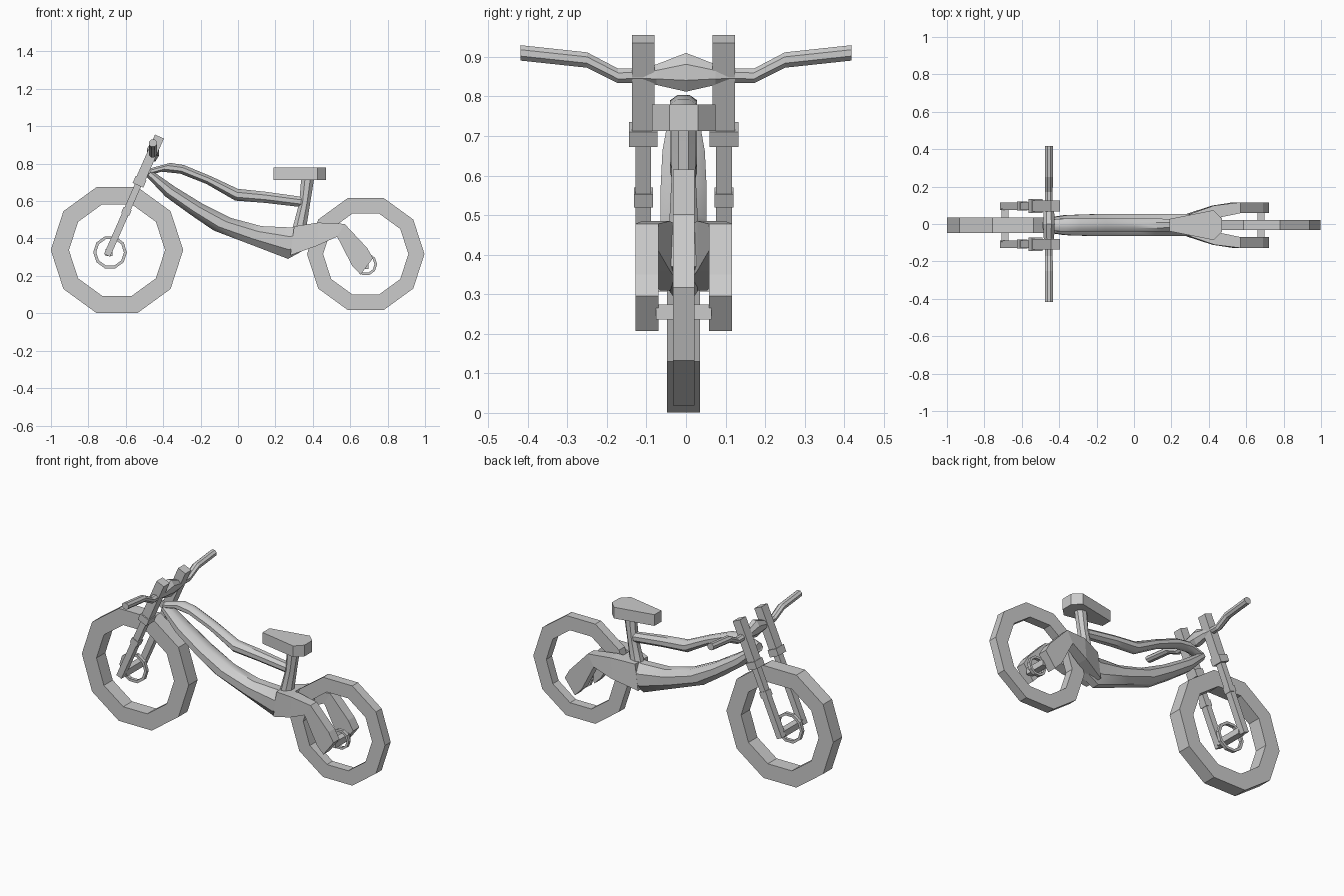
import bpy, bmesh
from math import sin, cos, pi, atan2
from mathutils import Vector, Matrix

if "Cube" in bpy.data.objects:
    bpy.data.objects.remove(bpy.data.objects["Cube"])

OFF = -0.006  # the centre plane sits slightly off y = 0


def finish(bm, name, smooth=False):
    bmesh.ops.recalc_face_normals(bm, faces=bm.faces)
    me = bpy.data.meshes.new(name)
    bm.to_mesh(me)
    bm.free()
    ob = bpy.data.objects.new(name, me)
    bpy.context.collection.objects.link(ob)
    if smooth:
        bpy.ops.object.select_all(action='DESELECT')
        ob.select_set(True)
        bpy.context.view_layer.objects.active = ob
        bpy.ops.object.shade_smooth_by_angle(angle=0.7)
    return ob


def loft(name, sections, n=8, smooth=False):
    """sections: (centre, u axis, v axis); n = 4 gives a full rectangle"""
    bm = bmesh.new()
    k = 2 ** 0.5 if n == 4 else 1.0
    rings = []
    for c, u, v in sections:
        angs = [2 * pi * (i + 0.5) / n for i in range(n)]
        rings.append([bm.verts.new(Vector(c) + Vector(u) * cos(a) * k + Vector(v) * sin(a) * k)
                      for a in angs])
    for a, b in zip(rings, rings[1:]):
        for i in range(n):
            j = (i + 1) % n
            bm.faces.new((a[i], a[j], b[j], b[i]))
    bm.faces.new(rings[0])
    bm.faces.new(rings[-1])
    return finish(bm, name, smooth)


def side_loft(name, rows, n=8, smooth=False, side=1):
    """rows: top x, top z, bottom x, bottom z, half width, y centre"""
    secs = []
    for tx, tz, bx, bz, w, y in rows:
        c = ((tx + bx) / 2, side * y + OFF, (tz + bz) / 2)
        secs.append((c, (0, w, 0), ((tx - bx) / 2, 0, (tz - bz) / 2)))
    return loft(name, secs, n, smooth)


def ring(name, x, z, r_out, r_in, half, n=10):
    bm = bmesh.new()
    loops = [[bm.verts.new((x + r * cos(2 * pi * i / n), OFF + y, z + r * sin(2 * pi * i / n)))
              for i in range(n)]
             for r, y in ((r_out, -half), (r_out, half), (r_in, half), (r_in, -half))]
    for k in range(4):
        a, b = loops[k], loops[(k + 1) % 4]
        for i in range(n):
            j = (i + 1) % n
            bm.faces.new((a[i], a[j], b[j], b[i]))
    return finish(bm, name)


def box(name, centre, size, tilt=0.0):
    bm = bmesh.new()
    m = Matrix.Translation(centre) @ Matrix.Rotation(tilt, 4, 'Y') @ Matrix.Diagonal((*size, 1))
    bmesh.ops.create_cube(bm, size=1, matrix=m)
    return finish(bm, name)


# wheels, hub rings and axles
ring("front_wheel", -0.647, 0.338, 0.354, 0.257, 0.042)
ring("rear_wheel", 0.683, 0.317, 0.314, 0.228, 0.027)
ring("front_hub_ring", -0.684, 0.326, 0.09, 0.074, 0.01)
ring("rear_hub_ring", 0.684, 0.262, 0.06, 0.046, 0.01)
box("front_axle", (-0.69, OFF, 0.326), (0.038, 0.18, 0.038))
box("rear_axle", (0.68, OFF, 0.255), (0.038, 0.14, 0.038))

# front fork legs: stanchion, sleeve, two collars
low, top = Vector((-0.70, 0, 0.31)), Vector((-0.42, 0, 0.945))
axis = top - low
tilt = atan2(axis.x, axis.z)
for side, tag in ((1, "left"), (-1, "right")):
    for part, t0, t1, depth, width in (("fork_lower", 0.0, 0.65, 0.036, 0.04),
                                       ("fork_upper", 0.63, 1.0, 0.052, 0.057),
                                       ("fork_collar", 0.59, 0.65, 0.062, 0.073),
                                       ("fork_ring", 0.345, 0.395, 0.046, 0.048)):
        c = low + axis * (t0 + t1) / 2
        c.y = side * 0.102 + OFF
        box(part + "_" + tag, c, (depth, width, axis.length * (t1 - t0)), tilt)

# handlebar with a swollen clamp in the middle: y, z, half depth, half height
half = [(0.418, 0.91, 0.023, 0.021), (0.25, 0.892, 0.023, 0.021),
        (0.172, 0.852, 0.022, 0.02), (0.11, 0.853, 0.022, 0.02),
        (0.075, 0.855, 0.03, 0.028)]
bar = [(-y, z, a, b) for y, z, a, b in half] + [(0, 0.861, 0.034, 0.053)] + half[::-1]
loft("handlebar", [((-0.455, y, z), (a, 0, 0), (0, 0, b)) for y, z, a, b in bar], 8)

# frame: upper tube
side_loft("upper_tube", [
    (-0.475, 0.775, -0.485, 0.735, 0.03, 0), (-0.36, 0.806, -0.41, 0.755, 0.037, 0),
    (-0.29, 0.795, -0.31, 0.745, 0.037, 0), (-0.145, 0.735, -0.17, 0.69, 0.037, 0),
    (0.0, 0.668, -0.015, 0.6, 0.037, 0), (0.15, 0.652, 0.145, 0.588, 0.037, 0),
    (0.34, 0.625, 0.335, 0.566, 0.03, 0)], 8, True)

# frame: down tube swelling into the lower body
side_loft("down_tube", [
    (-0.46, 0.765, -0.49, 0.73, 0.04, 0), (-0.337, 0.68, -0.39, 0.622, 0.058, 0),
    (-0.187, 0.588, -0.257, 0.525, 0.063, 0), (-0.032, 0.512, -0.134, 0.44, 0.063, 0),
    (0.128, 0.47, 0.064, 0.364, 0.063, 0), (0.285, 0.466, 0.267, 0.284, 0.063, 0),
    (0.40, 0.485, 0.41, 0.365, 0.075, 0)], 8, True)

# swingarms: spread from the body, then bend down to the rear axle
for side, tag in ((1, "left"), (-1, "right")):
    side_loft("swingarm_" + tag, [
        (0.30, 0.465, 0.28, 0.31, 0.03, 0.03), (0.43, 0.485, 0.42, 0.36, 0.035, 0.07),
        (0.57, 0.478, 0.53, 0.41, 0.029, 0.093), (0.69, 0.35, 0.61, 0.255, 0.029, 0.093),
        (0.722, 0.295, 0.655, 0.207, 0.029, 0.093)], 4, False, side)

# seat post
side_loft("seat_post", [
    (0.375, 0.43, 0.275, 0.43, 0.045, 0), (0.37, 0.47, 0.29, 0.46, 0.04, 0),
    (0.39, 0.6, 0.325, 0.59, 0.033, 0), (0.41, 0.72, 0.335, 0.72, 0.033, 0)], 8, True)

# seat: tapered wedge
side_loft("seat", [
    (0.19, 0.78, 0.19, 0.713, 0.033, 0), (0.425, 0.78, 0.425, 0.713, 0.08, 0),
    (0.47, 0.78, 0.47, 0.713, 0.036, 0)], 4)
